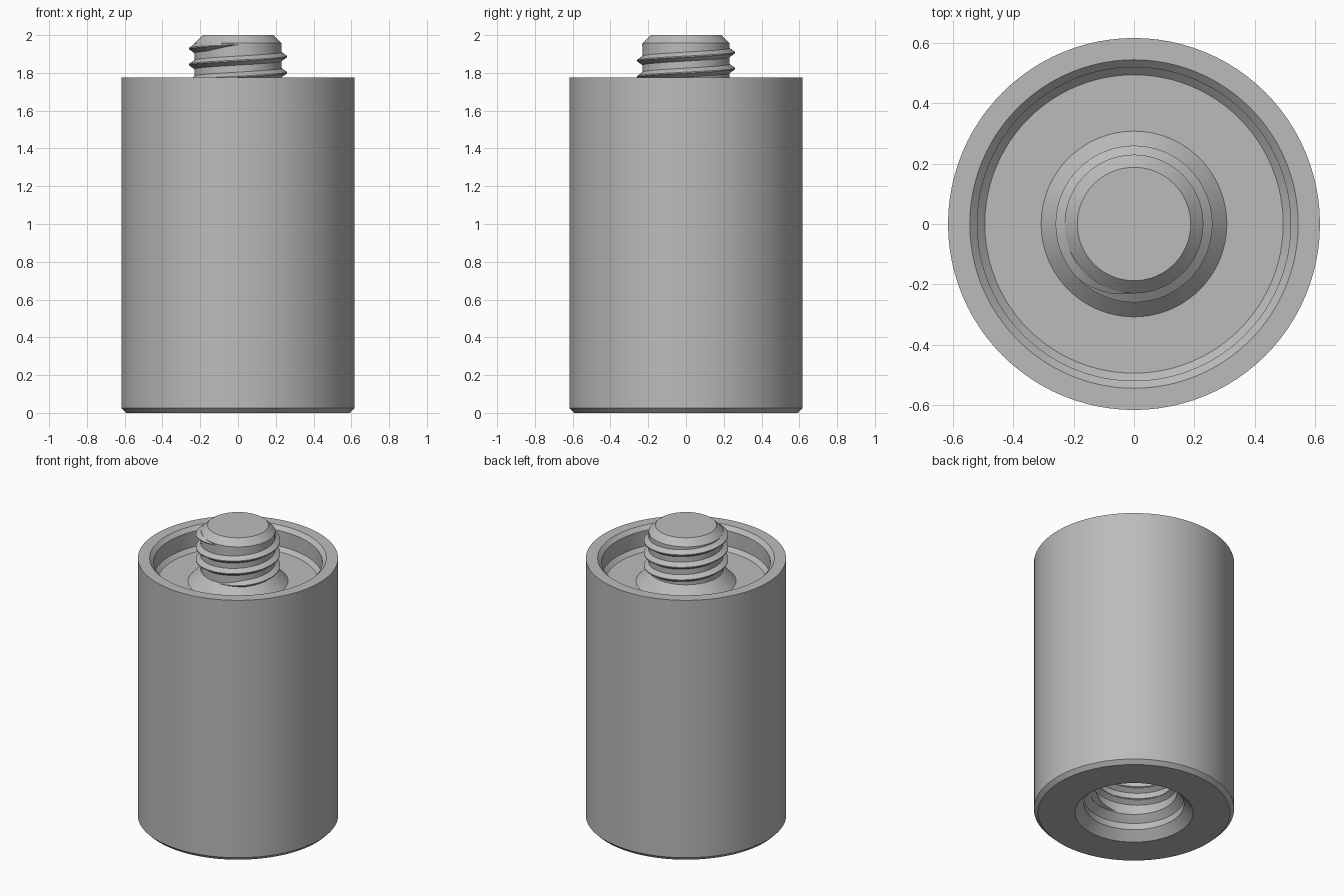
import bpy, bmesh, math

cube = bpy.data.objects.get("Cube")
if cube:
    bpy.data.objects.remove(cube, do_unlink=True)

SIDES = 96
PITCH = 0.085

metal = bpy.data.materials.new("grey_metal")
metal.use_nodes = True
colour = (0.5, 0.5, 0.5, 1)
metal.diffuse_color = colour
metal.node_tree.nodes["Principled BSDF"].inputs["Base Color"].default_value = colour


def finish(name, bm):
    bmesh.ops.recalc_face_normals(bm, faces=bm.faces)
    mesh = bpy.data.meshes.new(name)
    bm.to_mesh(mesh)
    bm.free()
    mesh.materials.append(metal)
    obj = bpy.data.objects.new(name, mesh)
    bpy.context.collection.objects.link(obj)
    bpy.ops.object.select_all(action="DESELECT")
    obj.select_set(True)
    bpy.context.view_layer.objects.active = obj
    bpy.ops.object.shade_smooth_by_angle(angle=math.radians(25))
    return obj


def lathe(name, profile):
    """Turn an (radius, z) profile around z and cap both ends."""
    bm = bmesh.new()
    rings = []
    for r, z in profile:
        rings.append([bm.verts.new((r * math.cos(a), r * math.sin(a), z))
                      for a in (math.tau * i / SIDES for i in range(SIDES))])
    for low, high in zip(rings, rings[1:]):
        for i in range(SIDES):
            j = (i + 1) % SIDES
            bm.faces.new((low[i], low[j], high[j], high[i]))
    bm.faces.new(rings[0])
    bm.faces.new(rings[-1])
    return finish(name, bm)


def thread(name, root, crest, z_end, turns, end_angle, half_base=0.024):
    """Sweep a ridge down a right-handed helix, fading out at both ends."""
    bm = bmesh.new()
    steps = int(turns * SIDES)
    fade = SIDES // 8
    buried = root - math.copysign(0.004, crest - root)
    rings = []
    for i in range(steps + 1):
        a = end_angle - math.tau * i / SIDES
        z = z_end - PITCH * i / SIDES
        k = max(0.02, min(1, i / fade, (steps - i) / fade))
        tip = root + (crest - root) * k
        w = half_base * k
        section = ((buried, -w), (root, -w), (tip, -0.003 * k),
                   (tip, 0.003 * k), (root, w), (buried, w))
        rings.append([bm.verts.new((r * math.cos(a), r * math.sin(a), z + dz))
                      for r, dz in section])
    for p, q in zip(rings, rings[1:]):
        for i in range(len(p)):
            j = (i + 1) % len(p)
            bm.faces.new((p[i], p[j], q[j], q[i]))
    bm.faces.new(rings[0])
    bm.faces.new(rings[-1])
    return finish(name, bm)


# One turned body: bottom socket, outer wall, top recess and stud core
lathe("spacer_body", [
    (0.265, 0.45), (0.265, 0.14), (0.308, 0.10), (0.308, 0.056), (0.364, 0),
    (0.592, 0), (0.617, 0.025), (0.617, 1.775),
    (0.545, 1.775), (0.52, 1.75), (0.52, 1.645), (0.495, 1.62),
    (0.308, 1.62), (0.23, 1.70), (0.23, 1.958), (0.188, 2.0),
])

# External thread on the stud, internal thread in the socket
thread("stud_thread", 0.23, 0.26, 1.95, 3, math.radians(270))
thread("socket_thread", 0.265, 0.235, 0.43, 3.3, 0)
